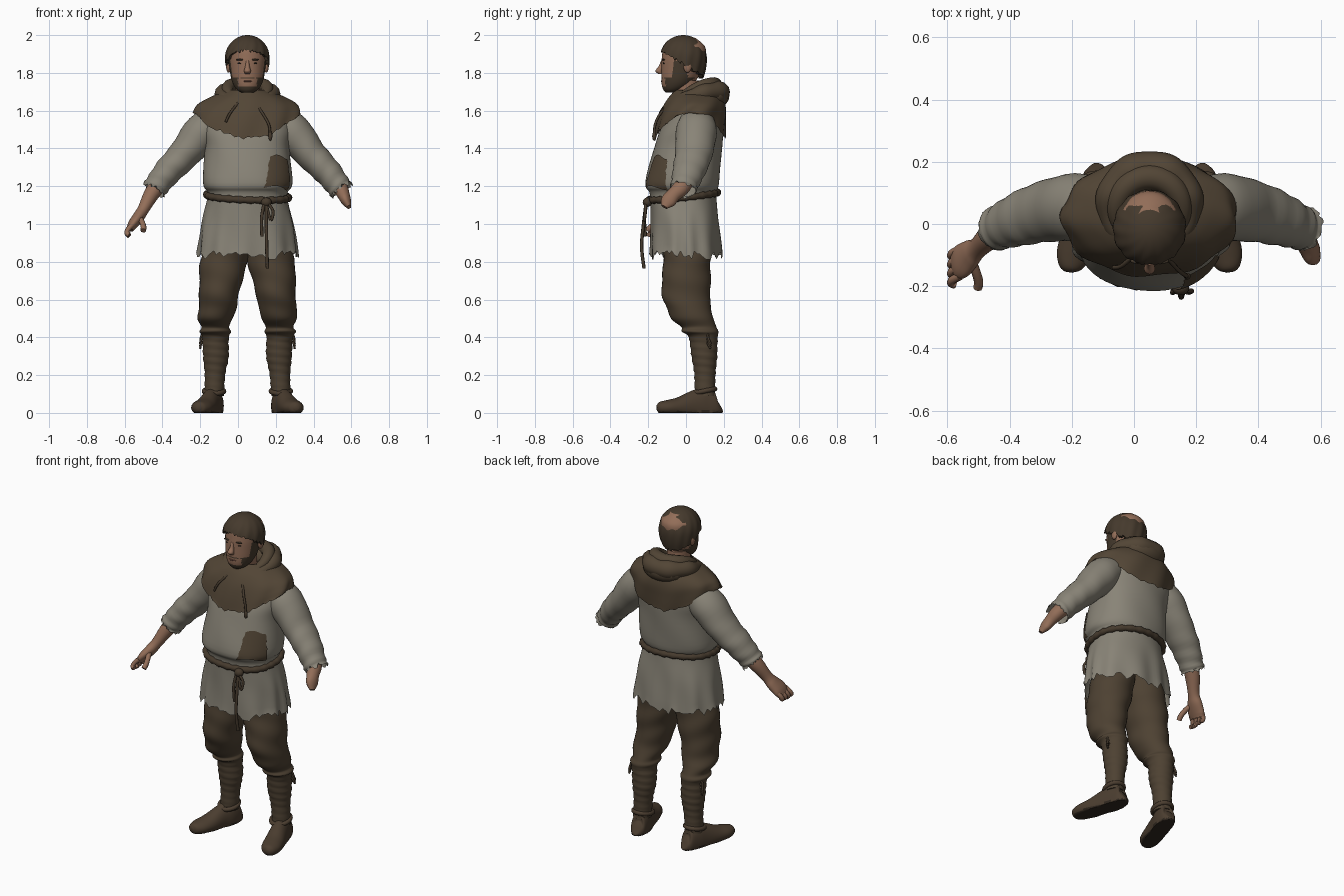
import bpy, bmesh, math, random
from mathutils import Vector
from math import sin, cos, pi

random.seed(4)
if "Cube" in bpy.data.objects:
    bpy.data.objects.remove(bpy.data.objects["Cube"])
MID = 0.05          # the body stands a little to its left
built = []


def material(name, *rgb):
    m = bpy.data.materials.new(name)
    m.use_nodes = True
    m.diffuse_color = (*rgb, 1)
    node = next(n for n in m.node_tree.nodes if n.type == "BSDF_PRINCIPLED")
    node.inputs["Base Color"].default_value = (*rgb, 1)
    node.inputs["Roughness"].default_value = 0.9
    return m


LINEN = material("linen", .25, .23, .185)
COWL = material("cowl_brown", .085, .06, .036)
WOOL = material("trouser_brown", .075, .053, .032)
LEATHER = material("leather", .07, .047, .029)
SOLE = material("sole_dark", .03, .021, .014)
CORD = material("cord", .06, .042, .026)
SKIN = material("skin", .29, .155, .098)
LIP = material("lip", .2, .09, .065)
HAIR = material("hair", .06, .042, .026)
EYE = material("eye_dark", .025, .018, .013)


def finish(name, bm, mats, rule=None):
    bmesh.ops.remove_doubles(bm, verts=bm.verts, dist=.0003)
    bmesh.ops.recalc_face_normals(bm, faces=bm.faces)
    if rule:
        for f in bm.faces:
            f.material_index = rule(f.calc_center_median())
    mesh = bpy.data.meshes.new(name)
    bm.to_mesh(mesh)
    bm.free()
    for m in mats:
        mesh.materials.append(m)
    ob = bpy.data.objects.new(name, mesh)
    bpy.context.collection.objects.link(ob)
    built.append(ob)


def skin_rings(name, rings, *mats, cap=False, wrap=True, closed=False, rule=None):
    bm = bmesh.new()
    grid = [[bm.verts.new(p) for p in ring] for ring in rings]
    n = len(grid[0])
    pairs = list(zip(grid, grid[1:])) + ([(grid[-1], grid[0])] if closed else [])
    for lo, hi in pairs:
        for i in range(n if wrap else n - 1):
            j = (i + 1) % n
            bm.faces.new((lo[i], lo[j], hi[j], hi[i]))
    if cap:
        bm.faces.new(grid[0][::-1])
        bm.faces.new(grid[-1])
    finish(name, bm, mats, rule)


def spline(rows, steps=5):
    out = []
    for i in range(len(rows) - 1):
        p0, p1, p2 = rows[max(i - 1, 0)], rows[i], rows[i + 1]
        p3 = rows[min(i + 2, len(rows) - 1)]
        for k in range(steps):
            t = k / steps
            out.append([b + t / 2 * (c - a + t * (2 * a - 5 * b + 4 * c - d + t * (3 * (b - c) + d - a)))
                        for a, b, c, d in zip(p0, p1, p2, p3)])
    return out + [list(rows[-1])]


def loft(name, rows, *mats, sides=24, steps=5, flat=False, cap=True, ref=(0, 1, 0), tweak=None, rule=None):
    """Rows are x, y, z and two radii; rings lie level or across the path."""
    path, rings = spline(rows, steps), []
    for k, (x, y, z, ra, rb) in enumerate(path):
        u, v = Vector((1, 0, 0)), Vector((0, 1, 0))
        if not flat:
            d = Vector(path[min(k + 1, len(path) - 1)][:3]) - Vector(path[max(k - 1, 0)][:3])
            v = d.cross(Vector(ref)).normalized()
            u = v.cross(d).normalized()
        ring = []
        for i in range(sides):
            a, c = 2 * pi * i / sides, Vector((x, y, z))
            off = u * ra * cos(a) + v * rb * sin(a)
            ring.append(tweak(c, off, a, i, k / (len(path) - 1)) if tweak else c + off)
        rings.append(ring)
    skin_rings(name, rings, *mats, cap=cap, rule=rule)


def cord(name, points, r, mat=CORD):
    loft(name, [(*p, r, r) for p in points], mat, sides=8, ref=(1, .1, .05))


def hoop(name, centre, mat, count=72, sides=12):
    rings = []
    for k in range(count):
        a = 2 * pi * k / count
        c, r = centre(a)
        out = Vector((cos(a), sin(a), 0))
        rings.append([c + r * (out * cos(b) + Vector((0, 0, sin(b))))
                      for b in (2 * pi * i / sides for i in range(sides))])
    skin_rings(name, rings, mat, closed=True)


def blob(name, loc, size, mat):
    bm = bmesh.new()
    bmesh.ops.create_uvsphere(bm, u_segments=16, v_segments=10, radius=1)
    for v in bm.verts:
        v.co = Vector(loc) + Vector(c * s for c, s in zip(v.co, size))
    finish(name, bm, [mat])


def flip(rows, side):
    return [(MID + side * (r[0] - MID), *r[1:]) for r in rows]


def jags(n, size):
    return [random.choice((-1, -.4, 0, .3, .7, 1)) * size for _ in range(n)]


# Tunic: z, centre y, half width, half depth
body_rows = spline([(.835, 0, .265, .19), (1, -.005, .243, .18), (1.13, -.015, .213, .175),
                    (1.17, -.018, .213, .178), (1.22, -.02, .237, .195), (1.4, .01, .225, .18),
                    (1.5, .03, .235, .165), (1.6, .055, .21, .13), (1.67, .06, .12, .1)])


def body(a, z, grow=0):
    for lo, hi in zip(body_rows, body_rows[1:]):
        if z <= hi[0]:
            break
    t = (z - lo[0]) / (hi[0] - lo[0])
    _, cy, rx, ry = (p + (q - p) * t for p, q in zip(lo, hi))
    drop = max(0, 1.1 - z) / .27
    fold = 1 + .035 * drop * sin(11 * a + sin(3 * a)) + .008 * sin(5 * a + 22 * z)
    bulge = 1 + .04 * sin(2 * a) ** 2
    return Vector((MID + (rx * fold * bulge + grow) * cos(a), cy + (ry * fold * bulge + grow) * sin(a), z))


N = 80
hem = jags(N, .022)
angles = [2 * pi * i / N for i in range(N)]
tunic = [[body(a, row[0]) for a in angles] for row in body_rows]
for p, j in zip(tunic[0], hem):
    p.z += j
skin_rings("tunic", tunic, LINEN)

# Sewn patch on the left of the belly
patch = []
for k in range(13):
    z = 1.19 + .165 * k / 12
    edge = jags(2, .015)
    lo, hi = -1.2 + edge[0] + .15 * k / 12, -.42 + edge[1] - .1 * k / 12
    patch.append([body(lo + (hi - lo) * i / 14, z + .012 * sin(i / 3), .007) for i in range(15)])
skin_rings("patch", patch, COWL, wrap=False)

# Belt, knot and hanging ends
hoop("belt", lambda a: (body(a, 1.147 + .02 * sin(a) - .008 * cos(a), .006), .018 + .003 * sin(24 * a)), CORD)
blob("belt_knot", (.15, -.205, 1.115), (.028, .024, .025), CORD)
cord("belt_end_long", [(.15, -.21, 1.12), (.15, -.225, 1), (.152, -.235, .88), (.156, -.222, .765)], .009)
cord("belt_end_short", [(.14, -.21, 1.12), (.125, -.22, 1.03), (.127, -.215, .935)], .009)
cord("belt_bow", [(.15, -.215, 1.12), (.185, -.215, 1.07), (.175, -.22, 1.02), (.16, -.215, 1.06), (.15, -.21, 1.11)], .008)

# Cowl cape with a torn edge, high over the shoulders
cape_jag = jags(N, .008)


def drape(c, off, a, i, t):
    p = c + off * (1 + .025 * t * sin(9 * a + 5 * t))
    p.z += .135 * cos(a) ** 2 * t ** 2.5 + (cape_jag[i] if t == 1 else 0)
    return p


loft("cowl_cape", [(MID, .04, 1.71, .1, .1), (MID, .05, 1.69, .15, .125), (MID, .05, 1.655, .205, .152),
                   (MID, .042, 1.6, .258, .172), (MID, .03, 1.53, .278, .182), (MID, .02, 1.455, .283, .188)],
     COWL, sides=N, flat=True, cap=False, tweak=drape)

# Hood lying in rolls around the neck
hoop("hood_outer_roll", lambda a: (Vector((MID + .128 * cos(a), .055 + .125 * sin(a),
     1.665 + .035 * sin(a) + .02 * cos(a) ** 2)), .044 + .012 * sin(a) + .003 * sin(7 * a)), COWL)
hoop("hood_inner_roll", lambda a: (Vector((MID + .105 * cos(a), .045 + .105 * sin(a),
     1.69 + .045 * sin(a) + .025 * cos(a) ** 2)), .032 + .01 * sin(a)), COWL)
blob("hood_fold", (MID, .15, 1.68), (.13, .08, .07), COWL)
cord("hood_string_left", [(.1, -.1, 1.63), (.14, -.145, 1.57), (.165, -.165, 1.52), (.17, -.168, 1.47)], .007)
blob("string_tassel", (.171, -.168, 1.465), (.011, .011, .025), CORD)
cord("hood_string_right", [(.0, -.1, 1.64), (-.04, -.135, 1.59), (-.065, -.14, 1.54)], .007)

# Arms and legs
for side, tag in ((1, "right_"), (-1, "left_")):
    cuff = jags(40, .012)

    def wrinkle(c, off, a, i, t):
        p = c + off * (1 + .05 * t * sin(38 * t + 2 * sin(a)))
        return p + (Vector((-side * .6, 0, -.8)) * cuff[i] if t == 1 else Vector())

    loft(tag + "sleeve", flip([(-.1, .06, 1.56, .085, .075), (-.185, .055, 1.49, .108, .1), (-.287, .04, 1.367, .098, .083),
                              (-.37, .015, 1.28, .086, .074), (-.425, -.008, 1.21, .072, .066),
                              (-.447, -.016, 1.18, .07, .066)], side),
         LINEN, sides=40, cap=False, tweak=wrinkle)

    def wraps(c, off, a, i, t):
        low = c.z < .4
        return c + off * (1 + (.035 * sin(c.z * 150 + a) if low else .025 * sin(c.z * 45 + 2 * sin(a + 1))))

    loft(tag + "trouser_leg", flip([(-.04, 0, .95, .11, .13), (-.075, .005, .8, .125, .125), (-.098, 0, .65, .107, .13),
                                   (-.108, .012, .56, .1, .117), (-.12, .035, .5, .093, .113),
                                   (-.12, .068, .455, .073, .092), (-.122, .073, .43, .084, .096),
                                   (-.12, .09, .4, .07, .077), (-.117, .097, .3, .068, .068),
                                   (-.122, .1, .2, .054, .056), (-.127, .1, .09, .052, .055)], side),
         WOOL, sides=36, steps=8, flat=True, tweak=wraps)
    for k in range(3):
        cord(tag + "leg_lace_%d" % k, flip([(-.165, .13, .43 - k * .02), (-.193, .115, .41 - k * .02),
                                           (-.2, .13, .365 - k * .012)], side), .006)

    def flatten(c, off, a, i, t):
        p = c + off
        p.z = max(p.z, 0)
        return p

    loft(tag + "shoe", flip([(-.115, .174, .045, .02, .03), (-.118, .16, .04, .042, .075), (-.13, .1, .035, .052, .105),
                            (-.15, .04, .035, .053, .085), (-.175, -.04, .03, .058, .053),
                            (-.195, -.1, .028, .055, .04), (-.207, -.14, .028, .036, .03),
                            (-.21, -.155, .028, .012, .012)], side),
         LEATHER, SOLE, sides=32, ref=(1, 0, 0), tweak=flatten, rule=lambda c: int(c.z < .008))
    hoop(tag + "shoe_collar", lambda a: (Vector((MID + side * (-.127 - MID) + .052 * cos(a),
         .095 + .058 * sin(a), .115 + .012 * sin(a))), .013), LEATHER, count=32)

# Right forearm and hand
loft("right_forearm_hand", [(-.37, .01, 1.27, .045, .045), (-.45, -.03, 1.17, .044, .042), (-.5, -.075, 1.08, .034, .031),
                            (-.525, -.095, 1.04, .046, .031), (-.555, -.12, 1, .056, .027),
                            (-.572, -.128, .972, .048, .02)], SKIN)
for k in range(4):
    y, curl = -.168 + .029 * k, .008 * abs(k - 1)
    cord("right_finger_%d" % k, [(-.56, y, .995), (-.583, y - .012, .97), (-.588, y - .022, .95),
                                 (-.575, y - .027, .935 + curl)], .0135, SKIN)
cord("right_thumb", [(-.525, -.11, 1.04), (-.508, -.155, 1.01), (-.5, -.185, .985), (-.502, -.205, .965)], .015, SKIN)

# Left forearm tapers to a closed end
loft("left_forearm", [(.47, .01, 1.27, .045, .045), (.535, -.02, 1.2, .046, .042), (.558, -.065, 1.155, .038, .033),
                      (.573, -.095, 1.12, .04, .026), (.588, -.115, 1.09, .018, .012)], SKIN)

# Neck and head, with the beard along the jaw
loft("neck", [(MID, .03, 1.6, .075, .075), (MID, .005, 1.68, .064, .07), (MID, -.005, 1.76, .066, .075)], SKIN, flat=True)


def beard(c):
    x = abs(c.x - MID)
    jaw = c.z < 1.728 or (c.z < 1.775 and x > .05)
    burn = c.z < 1.86 and -.07 < c.y < .01
    lip = x < .036 and 1.768 < c.z < 1.778 and c.y < -.08
    return int(jaw or burn or lip)


loft("head", [(MID, -.075, 1.695, .03, .032), (MID, -.065, 1.71, .054, .055), (MID, -.048, 1.735, .073, .08),
              (MID, -.035, 1.77, .086, .095), (MID, -.022, 1.82, .094, .108), (MID, -.012, 1.88, .1, .116),
              (MID, -.008, 1.94, .096, .108), (MID, -.01, 1.985, .05, .06)],
     SKIN, HAIR, sides=56, steps=7, flat=True, rule=beard)
loft("nose", [(MID, -.12, 1.865, .009, .012), (MID, -.13, 1.835, .012, .015), (MID, -.143, 1.81, .018, .019),
              (MID, -.132, 1.793, .012, .012)], SKIN, sides=16, flat=True)
blob("mouth", (MID, -.125, 1.756), (.024, .008, .005), LIP)
for s, tag in ((-1, "right_"), (1, "left_")):
    blob(tag + "eye", (MID + s * .037, -.116, 1.85), (.015, .007, .005), EYE)
    blob(tag + "brow", (MID + s * .038, -.119, 1.87), (.024, .009, .005), HAIR)
    blob(tag + "ear", (MID + s * .1, .008, 1.835), (.013, .022, .034), SKIN)

# Hair cap: high over the brow, low at the nape
fringe, hair = jags(N, .008), []
for k in range(19):
    t, ring = min(k / 17, 1), []
    for i, a in enumerate(angles):
        end = 1.848 - .07 * sin(a) + fringe[i]
        z = 2 + (end - 2) * t ** 1.8
        h = (z - 1.88) / .12
        r = math.sqrt(max(0, 1 - h * h)) if h > 0 else 1 - .2 * h * h
        r *= 1 + .02 * t * sin(13 * a + 6 * t)
        if k == 18:
            r *= .8
        ring.append(Vector((MID + .117 * r * cos(a), -.014 + .124 * r * sin(a), z)))
    hair.append(ring)
skin_rings("hair", hair, HAIR)

# Soft shading that keeps sharp creases
bpy.ops.object.select_all(action="DESELECT")
for ob in built:
    ob.select_set(True)
bpy.context.view_layer.objects.active = built[0]
bpy.ops.object.shade_smooth_by_angle(angle=math.radians(50))
